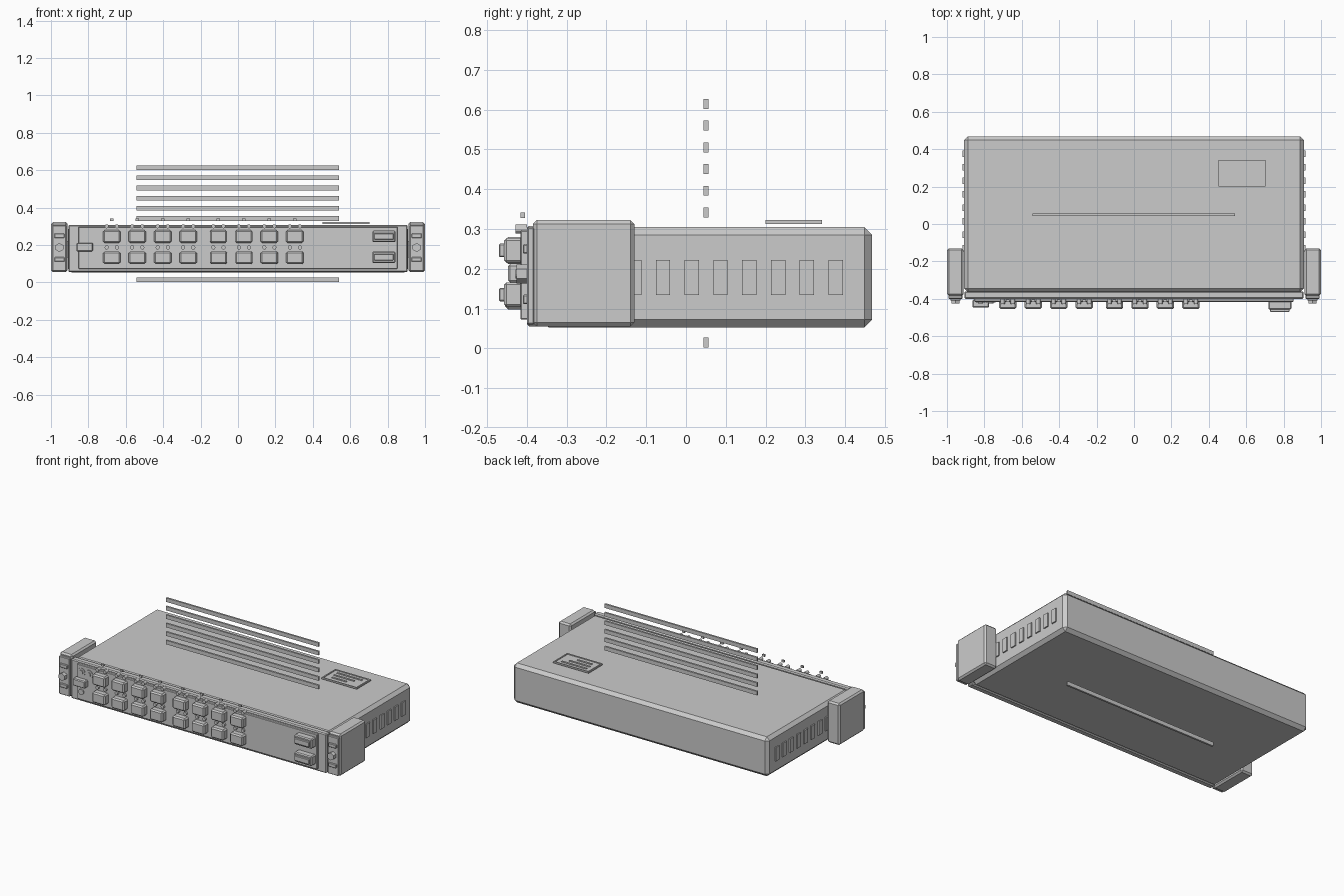
import bpy, bmesh, math
from mathutils import Matrix, Vector

if "Cube" in bpy.data.objects:
    bpy.data.objects.remove(bpy.data.objects["Cube"], do_unlink=True)

grey = bpy.data.materials.new("plain_grey")
grey.use_nodes = True
grey.diffuse_color = (0.6, 0.6, 0.6, 1)
grey.node_tree.nodes["Principled BSDF"].inputs["Base Color"].default_value = (0.6, 0.6, 0.6, 1)


def finish(name, bm, chamfer=0):
    if chamfer:
        bmesh.ops.bevel(bm, geom=bm.edges[:], offset=chamfer, segments=1, affect='EDGES')
    mesh = bpy.data.meshes.new(name)
    bm.to_mesh(mesh)
    bm.free()
    mesh.materials.append(grey)
    obj = bpy.data.objects.new(name, mesh)
    bpy.context.collection.objects.link(obj)
    return obj


def box(name, x, y, z, chamfer=0):
    """Box from (low, high) ranges on each axis."""
    bm = bmesh.new()
    size = Vector((x[1] - x[0], y[1] - y[0], z[1] - z[0]))
    mid = Vector((x[0] + x[1], y[0] + y[1], z[0] + z[1])) / 2
    bmesh.ops.create_cube(bm, size=1, matrix=Matrix.Translation(mid) @ Matrix.Diagonal(size).to_4x4())
    return finish(name, bm, chamfer)


def around(c, half):
    return (c - half, c + half)


def disc(name, x, z, radius, y, sides=16):
    """Cylinder lying along y."""
    bm = bmesh.new()
    place = Matrix.Translation((x, sum(y) / 2, z)) @ Matrix.Rotation(math.pi / 2, 4, 'X')
    bmesh.ops.create_cone(bm, cap_ends=True, segments=sides, radius1=radius, radius2=radius,
                          depth=y[1] - y[0], matrix=place)
    return finish(name, bm)


# Case and front panel
box("case", (-0.908, 0.908), (-0.365, 0.468), (0.052, 0.305), 0.02)
box("front_plate", (-0.907, 0.907), (-0.4, -0.36), (0.055, 0.308), 0.006)
box("front_panel", (-0.853, 0.853), (-0.416, -0.395), (0.072, 0.297), 0.003)

# Mounting ears with slots and bolts, side vents
for side, word in ((-1, "right"), (1, "left")):
    mid = side * 0.955
    box(word + "_ear", around(mid, 0.044), (-0.385, -0.13), (0.055, 0.322), 0.01)
    box(word + "_ear_face", around(mid, 0.038), (-0.4, -0.38), (0.06, 0.305), 0.004)
    for z in (0.25, 0.123):
        box(word + "_ear_slot", around(mid, 0.027), (-0.41, -0.38), around(z, 0.012), 0.003)
    disc(word + "_ear_bolt", mid, 0.187, 0.024, (-0.426, -0.38), 6)
    for i in range(8):
        box(word + "_vent", around(side * 0.908, 0.008), around(-0.13 + i * 0.0723, 0.018), (0.134, 0.222))

# Network ports in two rows of two groups, with lamps
for group in (-0.675, -0.105):
    for i in range(4):
        x = group + i * 0.1363
        box("link_marker", around(x, 0.009), (-0.416, -0.405), (0.328, 0.341))
        for z, lamp_z in ((0.246, 0.3), (0.132, 0.187)):
            box("port", around(x, 0.046), (-0.455, -0.405), around(z, 0.034), 0.008)
            for dx in (-0.027, 0.027):
                disc("port_lamp", x + dx, lamp_z, 0.011, (-0.428, -0.4), 12)

# Wide module slots
for z in (0.246, 0.135):
    box("module_slot", around(0.78, 0.062), (-0.457, -0.405), around(z, 0.031), 0.006)
    box("module_door", around(0.78, 0.052), (-0.47, -0.445), around(z, 0.017), 0.003)

# Console connector, round jacks and reset button
box("console_port", around(-0.82, 0.044), (-0.447, -0.405), around(0.189, 0.023), 0.005)
for x in (-0.82, -0.766):
    disc("jack_ring", x, 0.252, 0.026, (-0.42, -0.4), 20)
    disc("jack_core", x, 0.252, 0.014, (-0.426, -0.4), 16)
disc("reset_button", -0.82, 0.126, 0.018, (-0.424, -0.4))

# Stack of long slats
for i in range(12):
    box("slat", (-0.544, 0.541), (0.044, 0.056), around(0.0145 + i * 0.0545, 0.0125))

# Raised label with border and text bars
box("label_plate", (0.453, 0.704), (0.2, 0.342), (0.313, 0.319))
for x in (0.457, 0.7):
    box("label_side", around(x, 0.004), (0.2, 0.342), (0.313, 0.323))
for y in (0.204, 0.338):
    box("label_edge", (0.453, 0.704), around(y, 0.004), (0.313, 0.323))
for x, y in (((0.49, 0.668), 0.308), ((0.49, 0.636), 0.274), ((0.5, 0.604), 0.24)):
    box("label_bar", x, around(y, 0.006), (0.318, 0.323))
